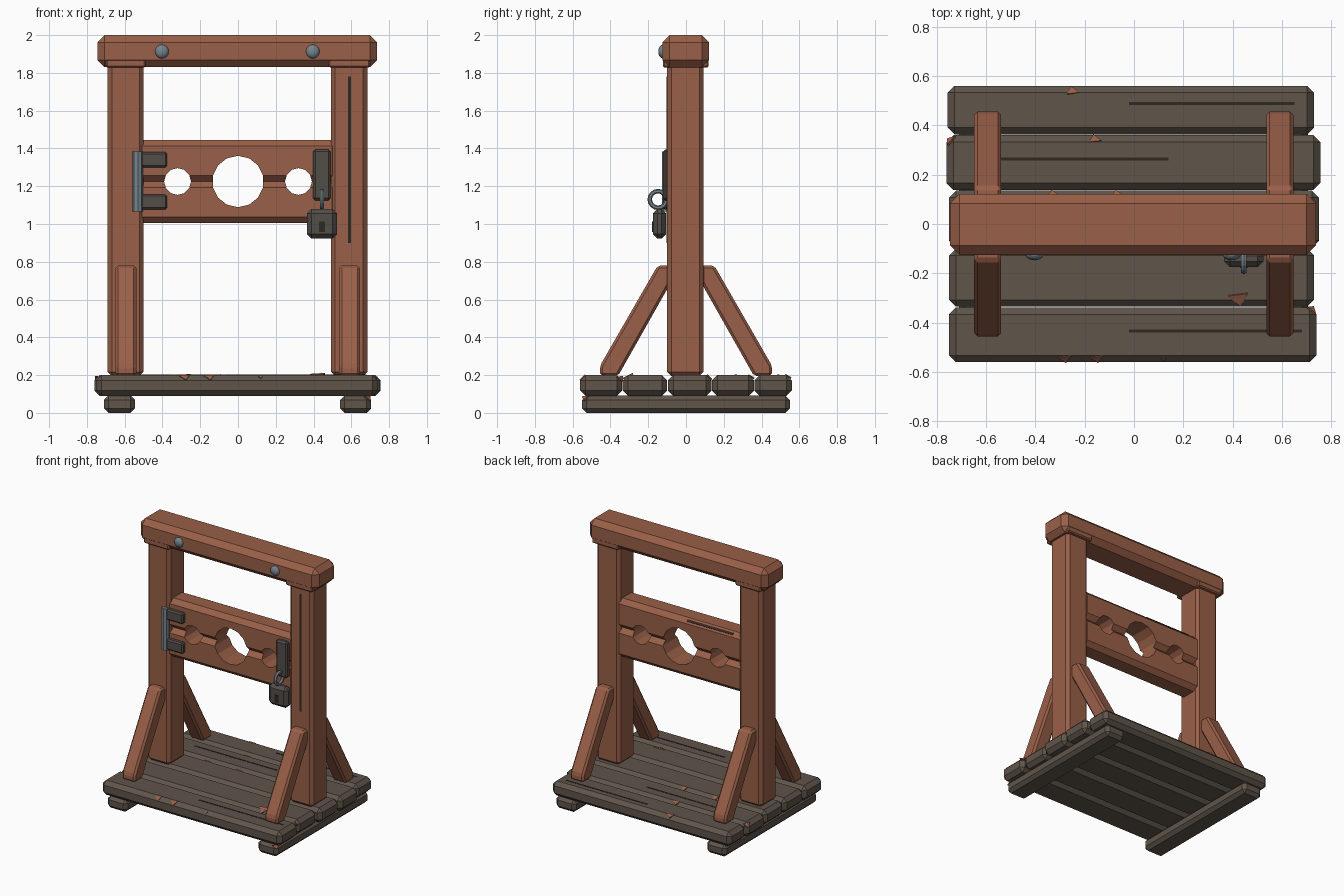
import bpy
import bmesh
from math import pi
from mathutils import Vector, Matrix

if "Cube" in bpy.data.objects:
    bpy.data.objects.remove(bpy.data.objects["Cube"], do_unlink=True)


def material(name, r, g, b):
    mat = bpy.data.materials.new(name)
    mat.use_nodes = True
    mat.diffuse_color = (r, g, b, 1)
    shader = mat.node_tree.nodes["Principled BSDF"]
    shader.inputs["Base Color"].default_value = (r, g, b, 1)
    shader.inputs["Roughness"].default_value = 0.8
    return mat


WOOD = material("red_brown_wood", 0.32, 0.115, 0.065)
PLANK = material("weathered_plank", 0.115, 0.09, 0.07)
IRON = material("dark_iron", 0.085, 0.074, 0.064)
STEEL = material("blue_grey_steel", 0.18, 0.23, 0.27)
GROOVE = material("dark_groove", 0.03, 0.021, 0.016)


def finish(name, bm, mat, smooth=False):
    """Turn a bmesh into a named object with one material."""
    bmesh.ops.recalc_face_normals(bm, faces=bm.faces)
    for face in bm.faces:
        face.smooth = smooth
    mesh = bpy.data.meshes.new(name)
    bm.to_mesh(mesh)
    bm.free()
    mesh.materials.append(mat)
    obj = bpy.data.objects.new(name, mesh)
    bpy.context.collection.objects.link(obj)
    return obj


def chamfer(bm, width):
    if width:
        bmesh.ops.bevel(bm, geom=list(bm.edges), offset=width, segments=1,
                        affect="EDGES", clamp_overlap=True)


def box(name, xs, ys, zs, mat, bevel=0.0):
    """Chamfered box given by its extent on each axis."""
    bm = bmesh.new()
    bmesh.ops.create_cube(bm, size=1)
    spans = (xs, ys, zs)
    for v in bm.verts:
        v.co = [(lo + hi) / 2 + c * (hi - lo) for c, (lo, hi) in zip(v.co, spans)]
    chamfer(bm, bevel)
    return finish(name, bm, mat)


def prism(name, outline, direction, mat, bevel=0.0):
    """Extrude a flat outline along a direction."""
    bm = bmesh.new()
    face = bm.faces.new([bm.verts.new(p) for p in outline])
    result = bmesh.ops.extrude_face_region(bm, geom=[face])
    moved = [g for g in result["geom"] if isinstance(g, bmesh.types.BMVert)]
    bmesh.ops.translate(bm, verts=moved, vec=direction)
    # The source face stays as the closing cap
    chamfer(bm, bevel)
    return finish(name, bm, mat)


def cylinder(name, centre, radius, length, axis, sides, mat):
    bm = bmesh.new()
    turn = Matrix.Rotation(pi / 2, 4, "X") if axis == "Y" else Matrix()
    bmesh.ops.create_cone(bm, cap_ends=True, segments=sides, radius1=radius,
                          radius2=radius, depth=length,
                          matrix=Matrix.Translation(centre) @ turn)
    return finish(name, bm, mat)


def chip(location, normal, size):
    """Small triangular splinter scar lying on a worn edge."""
    n = Vector(normal).normalized()
    frame = n.to_track_quat("Z", "Y")
    corners = [(-1, 0.35), (0.8, 0.6), (0.15, -0.7)]
    base = Vector(location) - n * 0.004
    outline = [base + frame @ Vector((a * size, b * size, 0)) for a, b in corners]
    prism("wood_chip", outline, n * 0.008, WOOD)


# Platform planks: front to back, slightly uneven ends
planks = [
    (-0.75, 0.74, -0.56, -0.338),
    (-0.75, 0.73, -0.335, -0.1),
    (-0.75, 0.75, -0.095, 0.135),
    (-0.76, 0.755, 0.138, 0.36),
    (-0.755, 0.73, 0.363, 0.56),
]
for x0, x1, y0, y1 in planks:
    box("floor_plank", (x0, x1), (y0, y1), (0.09, 0.2), PLANK, 0.028)

# Runners under the platform
box("right_runner", (-0.71, -0.545), (-0.55, 0.55), (0, 0.092), PLANK, 0.024)
box("left_runner", (0.54, 0.705), (-0.55, 0.55), (0, 0.092), PLANK, 0.024)

# Posts and crossbeam
box("right_post", (-0.69, -0.5), (-0.1, 0.093), (0.195, 1.86), WOOD, 0.022)
box("left_post", (0.492, 0.685), (-0.1, 0.093), (0.195, 1.86), WOOD, 0.022)
box("crossbeam", (-0.745, 0.737), (-0.125, 0.122), (1.83, 2.0), WOOD, 0.038)
for side, xs in (("right", (-0.7, -0.49)), ("left", (0.48, 0.7))):
    box(side + "_beam_shoulder", xs, (-0.123, 0.12), (1.828, 1.885), WOOD, 0.008)

# Sloping braces, mirrored front to back
brace = [(0.455, 0.195), (0.36, 0.195), (0.08, 0.69),
         (0.08, 0.78), (0.15, 0.78), (0.455, 0.25)]
for side, x in (("right", -0.648), ("left", 0.536)):
    for end, s in (("front", -1), ("back", 1)):
        prism(side + "_" + end + "_brace", [(x, s * y, z) for y, z in brace],
              (0.11, 0, 0), WOOD, 0.014)

# Two hinged boards with neck and wrist holes cut through
boards = [
    box("lower_board", (-0.54, 0.53), (-0.088, 0.085), (1.005, 1.225), WOOD, 0.033),
    box("upper_board", (-0.54, 0.53), (-0.088, 0.085), (1.225, 1.445), WOOD, 0.033),
]
for x, radius, sides in ((0, 0.136, 14), (-0.32, 0.071, 12), (0.32, 0.071, 12)):
    cutter = cylinder("hole_cutter", (x, 0, 1.225), radius, 0.5, "Y", sides, WOOD)
    cutter.hide_render = True
    for board in boards:
        mod = board.modifiers.new("hole", "BOOLEAN")
        mod.operation = "DIFFERENCE"
        mod.solver = "EXACT"
        mod.object = cutter
        bpy.context.view_layer.objects.active = board
        bpy.ops.object.modifier_apply(modifier=mod.name)
    bpy.data.objects.remove(cutter, do_unlink=True)

# Hinge: barrel, leaf and two straps
cylinder("hinge_barrel", (-0.53, -0.1, 1.225), 0.028, 0.315, "Z", 8, STEEL)
for z in (1.117, 1.34):
    box("hinge_strap", (-0.515, -0.375), (-0.122, -0.08), (z - 0.04, z + 0.04),
        IRON, 0.01)

# Hasp and padlock
box("hasp", (0.397, 0.49), (-0.122, -0.08), (1.125, 1.395), IRON, 0.012)
box("padlock_body", (0.365, 0.525), (-0.175, -0.105), (0.922, 1.08), IRON, 0.024)
box("keyhole", (0.43, 0.46), (-0.179, -0.171), (0.957, 1.012), GROOVE)
bpy.ops.mesh.primitive_torus_add(location=(0.445, -0.148, 1.13),
                                 rotation=(0, pi / 2, 0), major_radius=0.044,
                                 minor_radius=0.012, major_segments=16,
                                 minor_segments=6)
shackle = bpy.context.object
shackle.name = "padlock_shackle"
shackle.data.materials.append(STEEL)

# Domed bolts on the crossbeam
for x in (-0.403, 0.396):
    bm = bmesh.new()
    bmesh.ops.create_uvsphere(bm, u_segments=12, v_segments=8, radius=0.037)
    bmesh.ops.scale(bm, vec=(1, 0.65, 1), verts=bm.verts)
    bmesh.ops.translate(bm, vec=(x, -0.123, 1.913), verts=bm.verts)
    finish("beam_bolt", bm, STEEL, True)

# Long cracks in the planks, the post and the upper board
for x0, x1, y in ((-0.02, 0.65, 0.488), (-0.54, 0.14, 0.263), (-0.02, 0.68, -0.433)):
    box("plank_crack", (x0, x1), (y - 0.006, y + 0.006), (0.194, 0.202), GROOVE)
box("post_crack", (0.583, 0.598), (-0.102, -0.094), (0.9, 1.78), GROOVE)
crack = box("board_crack", (-0.19, 0.19), (-0.008, 0.008), (-0.004, 0.004), GROOVE)
crack.location = (-0.25, 0.069, 1.429)
crack.rotation_euler.x = -pi / 4

# Splinter scars along worn edges
chips = [
    ((0.425, -0.305, 0.196), (0, -0.5, 1), 0.045),
    ((-0.25, 0.54, 0.194), (0, 0.6, 1), 0.028),
    ((-0.16, 0.345, 0.192), (0, 0.6, 1), 0.028),
    ((-0.33, 0.122, 0.19), (0, 1, 1), 0.028),
    ((-0.07, 0.122, 0.19), (0, 1, 1), 0.028),
    ((-0.746, 0.34, 0.182), (-1, 1, 1), 0.025),
    ((0.722, -0.345, 0.182), (1, 1, 1), 0.025),
    ((-0.28, -0.546, 0.187), (0, -1, 1), 0.03),
    ((-0.15, -0.546, 0.187), (0, -1, 1), 0.03),
    ((0.12, -0.546, 0.187), (0, -1, 1), 0.012),
    ((0.69, -0.535, 0.078), (1, -1, 1), 0.025),
]
for location, normal, size in chips:
    chip(location, normal, size)
